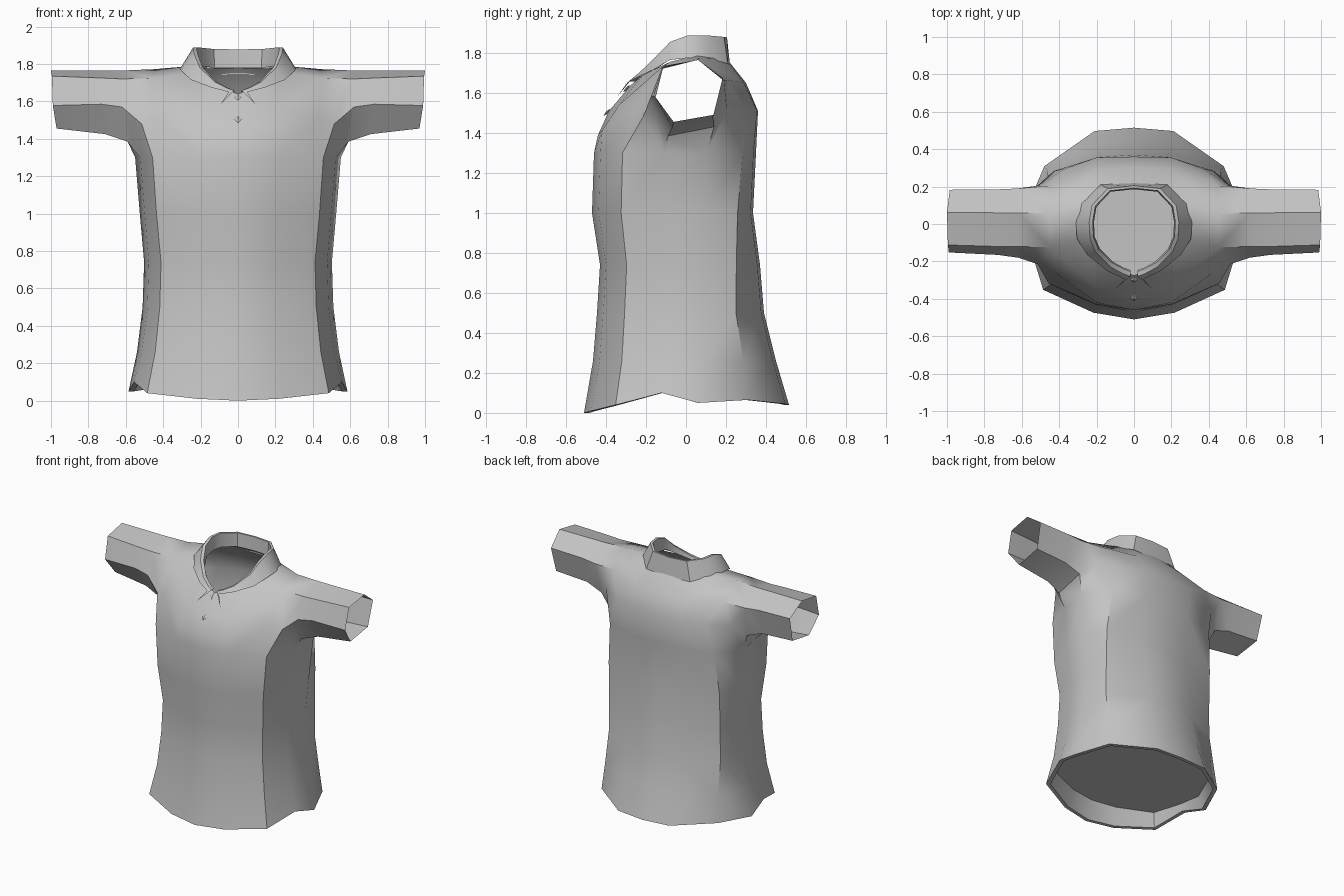
import bpy, bmesh
from mathutils import Matrix

if "Cube" in bpy.data.objects:
    bpy.data.objects.remove(bpy.data.objects["Cube"])

cloth = bpy.data.materials.new("grey cloth")
cloth.diffuse_color = (0.55, 0.55, 0.55, 1)
cloth.use_nodes = True
cloth.node_tree.nodes["Principled BSDF"].inputs["Base Color"].default_value = cloth.diffuse_color


def finish(name, bm, angle=0.6, mirror=True):
    """Mirror the half mesh across x = 0, orient it outward and shade it."""
    if mirror:
        bmesh.ops.mirror(bm, geom=bm.verts[:] + bm.edges[:] + bm.faces[:],
                         matrix=Matrix(), axis='X', merge_dist=0.001)
        bmesh.ops.remove_doubles(bm, verts=bm.verts[:], dist=0.001)
    bmesh.ops.recalc_face_normals(bm, faces=bm.faces[:])
    front = min(bm.faces, key=lambda f: f.calc_center_median().y)
    if front.normal.y > 0:
        bmesh.ops.reverse_faces(bm, faces=bm.faces[:])
    me = bpy.data.meshes.new(name)
    bm.to_mesh(me)
    bm.free()
    me.materials.append(cloth)
    ob = bpy.data.objects.new(name, me)
    bpy.context.collection.objects.link(ob)
    bpy.ops.object.select_all(action='DESELECT')
    ob.select_set(True)
    bpy.context.view_layer.objects.active = ob
    if angle:
        bpy.ops.object.shade_smooth_by_angle(angle=angle)
    return ob


def bridge(bm, a, b, closed=False):
    """Join two rows of vertices; a repeated vertex gives a triangle."""
    n = len(a)
    for i in range(n if closed else n - 1):
        j = (i + 1) % n
        bm.faces.new(list(dict.fromkeys((a[i], a[j], b[j], b[i]))))


# ---- shirt: torso, shoulders and sleeves as one open skin (right half) ----
bm = bmesh.new()
V = lambda *p: bm.verts.new(p)
HEM = [0, .01, .04, .10, .05, .065, .045, .04]     # wavy hem height


def ring(z, w, front, back, fx=.83, side=.12, bx=.82, by=.6, scale=1):
    """Half cross-section; fx, bx, by place the front and back corners."""
    xs = [0, .37, fx, .95, 1, bx, .36, 0]
    ys = [-1, -.93, -.69, -.24, side, by, .965, 1]
    zs = HEM if z is None else [z] * 8
    return [V(x * w * scale, y * (front if y < 0 else back) * scale, h)
            for x, y, h in zip(xs, ys, zs)]


rings = [ring(*r) for r in [
    (.14, .56, .48, .48, .83, .12, .82, .6, .94),
    (None, .585, .51, .515, .83, .12, .82, .6, .95),
    (None, .585, .51, .515), (.26, .54, .465, .45, .82, .15, .86, .64),
    (.5, .51, .445, .39, .82, .18, .9, .64),
    (.74, .502, .43, .37, .82, .2, .91, .68),
    (1.0, .525, .47, .335, .83, .25, .87, .77),
    (1.3, .55, .46, .35, .83, .29, .78, .81)]]
for a, b in zip(rings, rings[1:]):
    bridge(bm, a, b)
bm.faces.new(rings[0])                             # closing panel in the hem

k = rings[-1]
r0, r1, f = V(0, -.44, 1.39), V(.2, -.42, 1.41), V(.515, -.215, 1.48)
c, q5, r6, r7 = V(.515, .205, 1.51), V(.37, .295, 1.51), V(.2, .355, 1.51), V(0, .36, 1.51)
a, b, s = V(.45, -.125, 1.725), V(.45, .055, 1.772), V(.45, .205, 1.665)
m0, m1 = V(0, -.385, 1.51), V(.2, -.335, 1.54)
m2, m6, m7 = V(.43, -.255, 1.52), V(.2, .29, 1.65), V(0, .3, 1.65)
n = [V(*p) for p in [(0, -.275, 1.64), (.14, -.215, 1.69), (.23, -.08, 1.755),
                     (.24, .06, 1.79), (.17, .17, 1.775), (0, .2, 1.775)]]
for face in [(k[0], k[1], r1, r0), (k[1], k[2], m2, r1), (k[2], f, m2),
             (k[2], k[3], f), (r0, r1, m1, m0), (r1, m2, m1), (m2, f, a),
             (m1, m2, a), (m0, m1, n[1], n[0]),
             (m1, a, n[2], n[1]), (a, b, n[3], n[2]), (b, n[4], n[3]),
             (b, s, m6, n[4]), (s, c, q5), (s, q5, r6, m6), (r6, r7, m7, m6),
             (m6, m7, n[5], n[4]), (k[4], k[5], c), (k[5], q5, c),
             (k[5], k[6], r6, q5), (k[6], k[7], r7, r6)]:
    bm.faces.new(face)

# sleeve sections run out from the armhole and have six sides
hole = [a, b, s, c, k[4], k[3], f]
for i, sec in enumerate([
    [(.62, -.12, 1.72), (.62, .06, 1.765), (.62, .19, 1.66),
     (.60, .14, 1.43), (.59, -.09, 1.385), (.62, -.18, 1.57)],
    [(.73, -.12, 1.725), (.73, .06, 1.765), (.73, .185, 1.67),
     (.72, .135, 1.475), (.71, -.07, 1.425), (.73, -.165, 1.585)],
    [(.995, -.112, 1.735), (1.0, .062, 1.765), (.985, .183, 1.675),
     (.975, .137, 1.49), (.97, -.062, 1.455), (.99, -.152, 1.578)]]):
    nxt = [V(*p) for p in sec]
    bridge(bm, hole, nxt if i else nxt[:3] + nxt[2:], True)
    hole = nxt
finish("shirt", bm, 0.7)

# ---- collar: inner side, top edge and outer fall ending in a thin point ----
bm = bmesh.new()
top = [(0, .205, 1.878), (.14, .19, 1.88), (.225, .1, 1.888), (.24, .01, 1.888),
       (.235, -.08, 1.855), (.205, -.15, 1.782), (.125, -.23, 1.705),
       (.06, -.265, 1.672), (.02, -.28, 1.658)]
fall = [(0, .22, 1.74), (.18, .21, 1.745), (.28, .11, 1.775), (.31, .01, 1.775),
        (.305, -.08, 1.765), (.25, -.165, 1.715), (.145, -.25, 1.675),
        (.05, -.295, 1.65), (.097, -.345, 1.58)]
lip = [(x * .92, y * .92 + .003, z) for x, y, z in top]
drop = [.1, .1, .1, .1, .08, .05, .025, .015, .01]
inner = [(x * .97, y * .97, z - d) for (x, y, z), d in zip(lip, drop)]
rows = [[bm.verts.new(p) for p in row] for row in (inner, lip, top, fall)]
for p, q in zip(rows, rows[1:]):
    bridge(bm, p, q)
finish("collar", bm)

# ---- two small faceted buttons lying on the sloping chest ----
for i, (y, z) in enumerate([(-.297, 1.622), (-.395, 1.503)]):
    bm = bmesh.new()
    bmesh.ops.create_uvsphere(bm, u_segments=4, v_segments=2, radius=.02)
    bmesh.ops.scale(bm, vec=(1, .35, 1.3), verts=bm.verts[:])
    bmesh.ops.rotate(bm, matrix=Matrix.Rotation(-.75, 3, 'X'), verts=bm.verts[:])
    bmesh.ops.translate(bm, vec=(0, y, z), verts=bm.verts[:])
    finish(f"button_{i + 1}", bm, 0, False)
